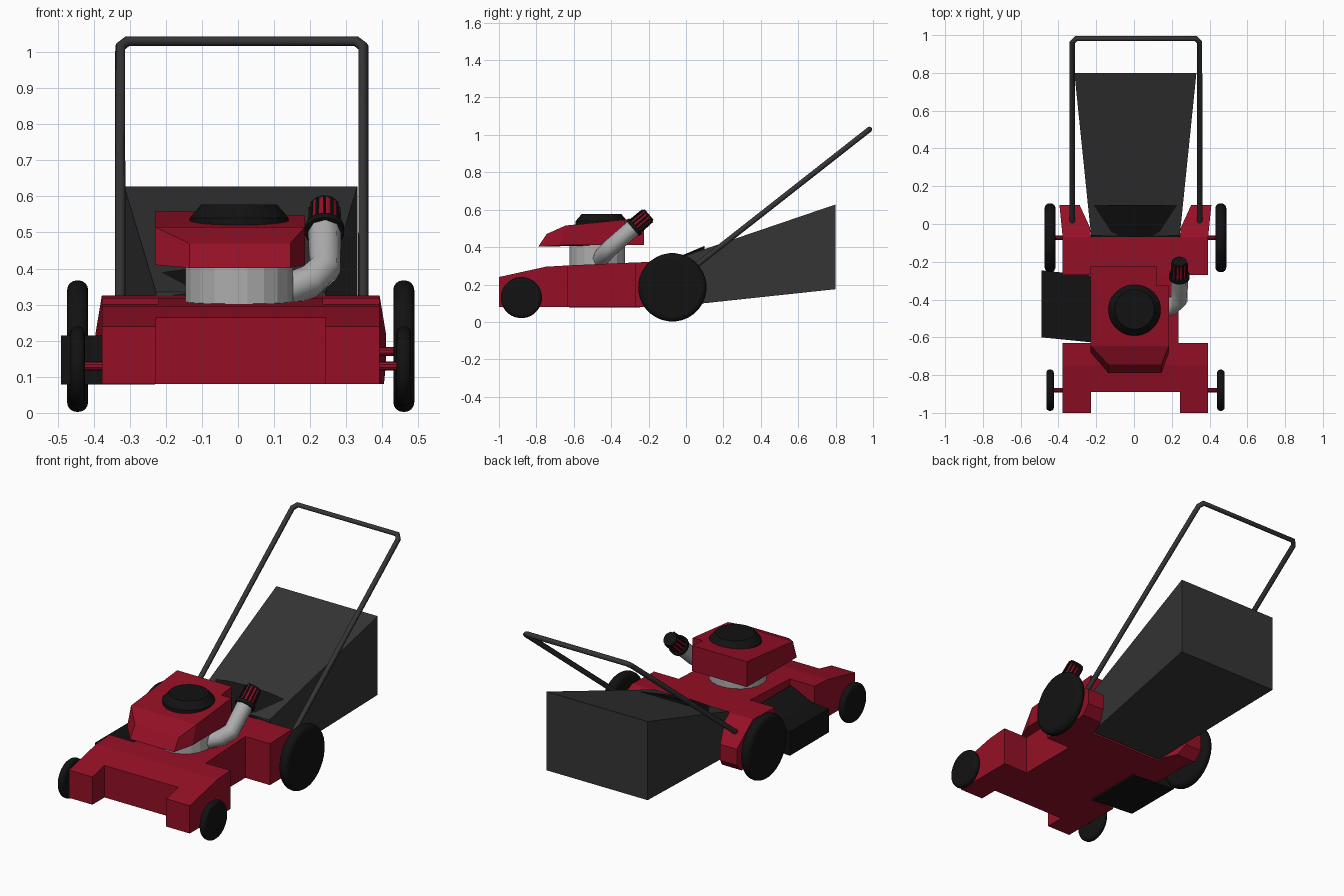
import bpy, bmesh, math
from mathutils import Vector

if "Cube" in bpy.data.objects:
    bpy.data.objects.remove(bpy.data.objects["Cube"])

CX = 0.0075  # mirror plane of the machine


def colour(name, rgb):
    m = bpy.data.materials.new(name)
    m.diffuse_color = (*rgb, 1)
    m.use_nodes = True
    m.node_tree.nodes["Principled BSDF"].inputs["Base Color"].default_value = m.diffuse_color
    return m


RED = colour("red_paint", (0.30, 0.005, 0.019))
BLACK = colour("black_rubber", (0.006, 0.006, 0.006))
DARK = colour("dark_grey", (0.035, 0.035, 0.035))
METAL = colour("light_metal", (0.42, 0.42, 0.42))


def make(name, verts, faces, mat):
    me = bpy.data.meshes.new(name)
    me.from_pydata(verts, [], faces)
    bm = bmesh.new()
    bm.from_mesh(me)
    bmesh.ops.recalc_face_normals(bm, faces=bm.faces)
    bm.to_mesh(me)
    bm.free()
    me.materials.append(mat)
    ob = bpy.data.objects.new(name, me)
    bpy.context.collection.objects.link(ob)
    return ob


def loft(name, rings, mat, caps=True):
    n = len(rings[0])
    verts = [p for r in rings for p in r]
    faces = [(k * n + i, k * n + (i + 1) % n, k * n + n + (i + 1) % n, k * n + n + i)
             for k in range(len(rings) - 1) for i in range(n)]
    if caps:
        faces += [tuple(range(n)), tuple(range(len(verts) - n, len(verts)))]
    return make(name, verts, faces, mat)


def tube(name, a, b, r1, r2, mat, sides=16):
    a, b = Vector(a), Vector(b)
    q = (b - a).to_track_quat('Z', 'Y')
    rings = []
    for c, r in ((a, r1), (b, r2)):
        rings.append([c + q @ Vector((r * math.cos(t), r * math.sin(t), 0))
                      for t in (2 * math.pi * (i + 0.5) / sides for i in range(sides))])
    return loft(name, rings, mat)


def smooth(ob, angle=35):
    bpy.ops.object.select_all(action='DESELECT')
    ob.select_set(True)
    bpy.context.view_layer.objects.active = ob
    bpy.ops.object.shade_smooth_by_angle(angle=math.radians(angle))


def swept(name, pts, radius, mat, res):
    cu = bpy.data.curves.new(name, 'CURVE')
    cu.dimensions = '3D'
    cu.bevel_depth, cu.bevel_resolution, cu.use_fill_caps = radius, res, True
    sp = cu.splines.new('POLY')
    sp.points.add(len(pts) - 1)
    for p, co in zip(sp.points, pts):
        p.co = (*co, 1)
    cu.materials.append(mat)
    ob = bpy.data.objects.new(name, cu)
    bpy.context.collection.objects.link(ob)
    return ob


# deck: plan outline intersected with the side profile
right = [(0.235, -0.89), (0.235, -1), (0.385, -1), (0.385, -0.63), (0.228, -0.63),
         (0.228, -0.27), (0.385, -0.27), (0.385, -0.07), (0.402, 0.1), (0.295, 0.1),
         (0.24, -0.02), (0.235, -0.07)]
plan = [(CX + x, y) for x, y in right] + [(CX - x, y) for x, y in reversed(right)]
deck = loft("deck", [[(x, y, z) for x, y in plan] for z in (0, 0.5)], RED)
side = [(-1.02, 0.08), (-1.02, 0.236), (-1, 0.24), (-0.75, 0.295), (-0.63, 0.302),
        (-0.27, 0.318), (-0.07, 0.325), (0.12, 0.21), (0.12, 0.15), (0.05, 0.08)]
cutter = loft("deck_profile_cutter", [[(x, y, z) for y, z in side] for x in (-0.6, 0.6)], RED)
cutter.hide_render = True
mod = deck.modifiers.new("profile", 'BOOLEAN')
mod.operation, mod.solver, mod.object = 'INTERSECT', 'EXACT', cutter
bpy.context.view_layer.objects.active = deck
bpy.ops.object.modifier_apply(modifier=mod.name)
bpy.data.objects.remove(cutter)

# side discharge chute
sect = [(-0.23, 0.078), (-0.23, 0.27), (-0.37, 0.215), (-0.49, 0.215), (-0.49, 0.078)]
loft("side_chute", [[(x, y0 - 0.1 * (x + 0.23), z) for x, z in sect]
                    for y0 in (-0.626, -0.272)], BLACK)


# rear flap, slightly arched
def arch(y, top, thick):
    xs = (-0.235, -0.13, 0, 0.13, 0.235)
    up = [(CX + x, y, top - 0.35 * x * x) for x in xs]
    return up + [(x, yy, z - thick) for x, yy, z in reversed(up)]


loft("rear_flap", [arch(-0.07, 0.335, 0.03), arch(0.1, 0.407, 0.03)], BLACK)


# grass bag
def frame(y, half, lo, hi):
    return [(CX - half, y, lo), (CX + half, y, lo), (CX + half, y, hi), (CX - half, y, hi)]


loft("grass_bag", [frame(-0.06, 0.235, 0.083, 0.335), frame(0.8, 0.323, 0.175, 0.628)], DARK)

# wheels and stub axles
for label, y, z, r, w, off in (("rear", -0.073, 0.185, 0.183, 0.058, 0.452),
                               ("front", -0.88, 0.13, 0.11, 0.04, 0.452)):
    for s, tag in ((-1, "left"), (1, "right")):
        x = CX + s * off
        wheel = tube(f"{label}_wheel_{tag}", (x - w / 2, y, z), (x + w / 2, y, z), r, r, BLACK, 32)
        bev = wheel.modifiers.new("round_tread", 'BEVEL')
        bev.width, bev.segments, bev.limit_method = w * 0.45, 4, 'ANGLE'
        smooth(wheel)
        tube(f"{label}_axle_{tag}", (CX + s * 0.36, y, z if label == "front" else 0.17),
             (x, y, z if label == "front" else 0.17), 0.012, 0.012, RED, 10)

# engine block
tube("engine_block", (0.003, -0.475, 0.295), (0.003, -0.475, 0.42), 0.151, 0.151, METAL, 20)

# engine shroud: sloped lid and dropped nose
low = [(-0.23, -0.225, 0.412), (0.12, -0.225, 0.412), (0.12, -0.325, 0.412),
       (0.185, -0.325, 0.412), (0.185, -0.68, 0.41), (0.145, -0.79, 0.402),
       (-0.135, -0.79, 0.402), (-0.23, -0.68, 0.41)]
top = [(-0.23, -0.225, 0.558), (0.12, -0.225, 0.558), (0.12, -0.325, 0.547),
       (0.185, -0.325, 0.547), (0.185, -0.645, 0.515), (0.145, -0.745, 0.47),
       (-0.135, -0.745, 0.47), (-0.23, -0.645, 0.515)]
walls = [(i, (i + 1) % 8, (i + 1) % 8 + 8, i + 8) for i in range(8)]
make("engine_shroud", low + top,
     walls + [tuple(range(8)), (8, 9, 10, 11, 12, 15), (12, 13, 14, 15)], RED)

# starter cap on the shroud
tube("starter_cap_base", (0.003, -0.452, 0.515), (0.003, -0.452, 0.54), 0.14, 0.138, BLACK, 32)
tube("starter_cap", (0.003, -0.452, 0.54), (0.003, -0.452, 0.578), 0.138, 0.105, BLACK, 32)

# filler pipe with ribbed cap
swept("filler_pipe", [(0.12, -0.46, 0.335), (0.20, -0.435, 0.365), (0.24, -0.40, 0.40),
                      (0.24, -0.28, 0.505)], 0.046, METAL, 2)
axis = Vector((0, 0.76, 0.65))
base = Vector((0.24, -0.285, 0.50))
tube("filler_collar", base, base + axis * 0.02, 0.055, 0.055, BLACK)
tube("filler_cap", base + axis * 0.02, base + axis * 0.105, 0.042, 0.040, RED)
tube("filler_cap_end", base + axis * 0.105, base + axis * 0.115, 0.040, 0.038, BLACK)
u = Vector((1, 0, 0))
v = axis.cross(u).normalized()
for i in range(12):
    t = 2 * math.pi * i / 12
    d = (u * math.cos(t) + v * math.sin(t)) * 0.042
    tube(f"filler_rib_{i}", base + axis * 0.02 + d, base + axis * 0.105 + d * 0.95,
         0.005, 0.005, BLACK, 6)

# push handle
hx, hc, end = 0.337, 0.0105, Vector((0, 0.982, 1.03))
run = Vector((0, 1.0, 0.785)).normalized()
arm = [end - run * 1.27, end - run * 0.025]
pts = [(hc - hx, p.y, p.z) for p in arm] + [(hc - hx + 0.02, end.y, end.z)]
pts += [(2 * hc - x, y, z) for x, y, z in reversed(pts)]
swept("push_handle", pts, 0.0145, DARK, 2)
